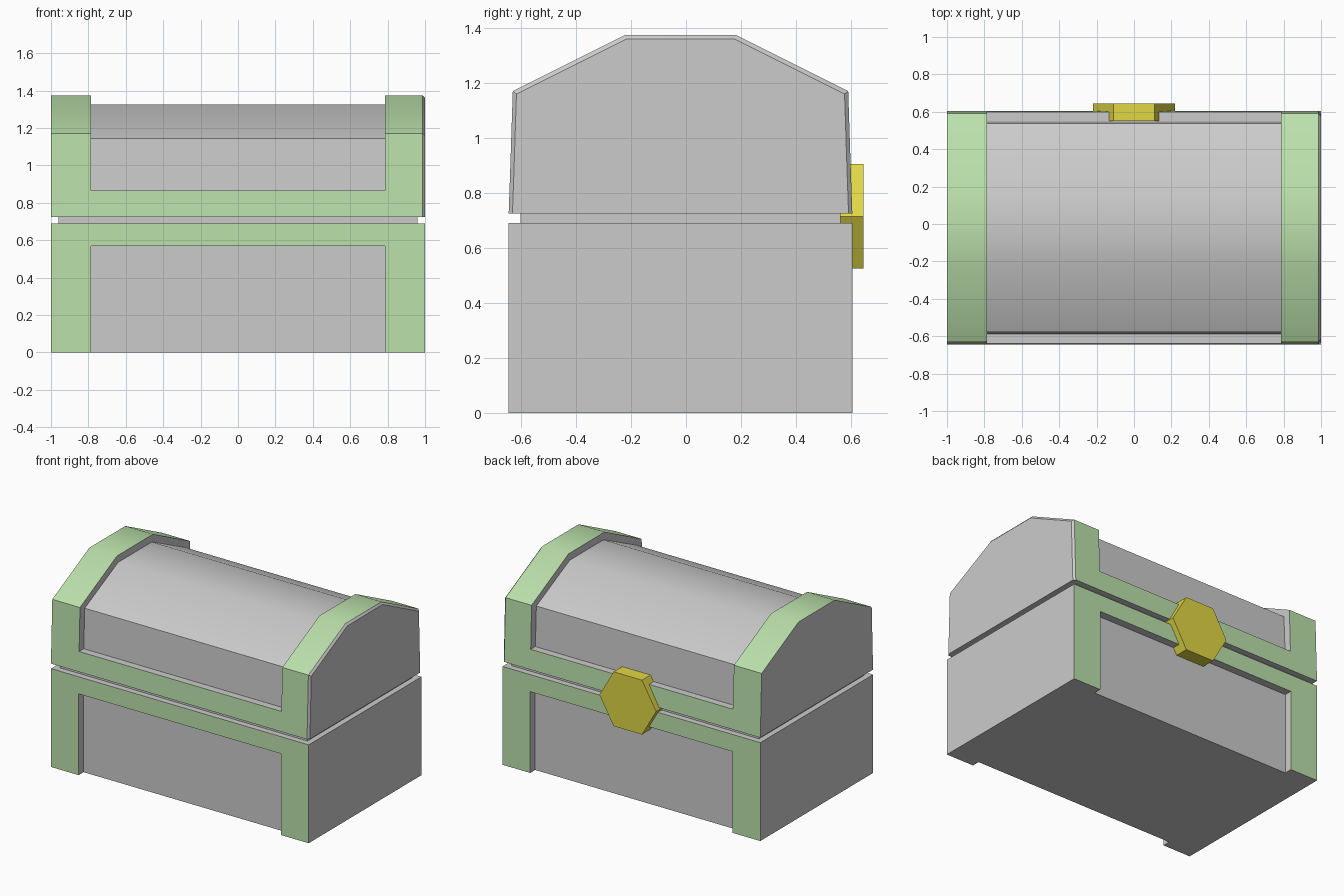
import bpy, bmesh, math
from mathutils import Matrix, Vector

if "Cube" in bpy.data.objects:
    bpy.data.objects.remove(bpy.data.objects["Cube"])

CY = -0.02  # depth centre of the chest body


def material(name, rgb):
    m = bpy.data.materials.new(name)
    m.diffuse_color = (*rgb, 1)
    m.use_nodes = True
    m.node_tree.nodes["Principled BSDF"].inputs["Base Color"].default_value = m.diffuse_color
    return m


grey = material("grey", (0.8, 0.8, 0.8))
green = material("green_trim", (0.5, 0.755, 0.41))
gold = material("gold", (0.75, 0.68, 0.06))


def finish(name, bm, mats):
    bmesh.ops.recalc_face_normals(bm, faces=bm.faces)
    me = bpy.data.meshes.new(name)
    bm.to_mesh(me)
    bm.free()
    ob = bpy.data.objects.new(name, me)
    bpy.context.collection.objects.link(ob)
    for m in mats:
        me.materials.append(m)
    return ob


def mirrored(half):
    """Front half of a (y, z) profile -> full profile, y relative to CY."""
    return half + [(-y, z) for y, z in reversed(half)]


def shell(name, outer, inner, xs, recessed, trimmed, end_scale=None):
    """Sweep a profile along x, then sink the middle panels to the inner profile."""
    bm = bmesh.new()
    z0 = outer[0][1]
    rings = [[bm.verts.new((x, CY + y, z)) for y, z in outer] for x in xs]
    if end_scale:  # thin chamfer round the right end
        rings.append([bm.verts.new((1, CY + y * end_scale, z0 + (z - z0) * end_scale))
                      for y, z in outer])
    panels = []
    for r in range(len(rings) - 1):
        for s in range(len(outer) - 1):
            a, b = rings[r], rings[r + 1]
            f = bm.faces.new((a[s], b[s], b[s + 1], a[s + 1]))
            if r == 1 and s in recessed:
                panels.append(f)
            elif s in trimmed and r < 3:
                f.material_index = 1
    for ring in (rings[0], rings[-1]):
        bm.faces.new(ring)

    # sink the panels; step walls stay grey
    move = {(round(CY + y, 4), round(z, 4)): p for (y, z), p in zip(outer, inner)}
    old = set(bm.faces)
    geom = bmesh.ops.extrude_face_region(bm, geom=panels)["geom"]
    for v in (g for g in geom if isinstance(g, bmesh.types.BMVert)):
        y, z = move[(round(v.co.y, 4), round(v.co.z, 4))]
        v.co.y, v.co.z = CY + y, z
    bmesh.ops.delete(bm, geom=[f for f in panels if f.is_valid], context='FACES')
    for f in bm.faces:
        if f not in old:
            f.material_index = 0

    # notched underside
    flat = [f for f in bm.faces if all(abs(v.co.z - z0) < 1e-5 for v in f.verts)]
    bmesh.ops.delete(bm, geom=flat, context='FACES')
    rim = [e for e in bm.edges if e.is_boundary]
    bmesh.ops.edgeloop_fill(bm, edges=rim, mat_nr=0)
    return finish(name, bm, [grey, green])


# base box with green corner posts and rim
shell("chest_base",
      mirrored([(-0.625, 0), (-0.625, 0.57), (-0.625, 0.69)]),
      mirrored([(-0.57, 0), (-0.57, 0.57), (-0.57, 0.69)]),
      [-1, -0.785, 0.785, 1], {0, 4}, {0, 1, 3, 4})

# domed lid with green end bands and lower rim
lid = shell("chest_lid",
            mirrored([(-0.625, 0.725), (-0.62, 0.865), (-0.61, 1.17), (-0.2, 1.375)]),
            mirrored([(-0.57, 0.725), (-0.568, 0.865), (-0.557, 1.145), (-0.187, 1.325)]),
            [-1, -0.785, 0.785, 0.987], set(range(1, 6)), set(range(7)), 0.978)
bpy.context.view_layer.objects.active = lid
lid.select_set(True)
bpy.ops.object.shade_smooth_by_angle(angle=math.radians(30))

# recessed strip in the gap between base and lid
bm = bmesh.new()
bmesh.ops.create_cube(bm, size=1, matrix=Matrix.Translation((0, CY, 0.7075))
                      @ Matrix.Diagonal((1.92, 1.165, 0.035, 1)))
finish("gap_strip", bm, [grey])

# hexagonal lock plate
bm = bmesh.new()
hexagon = [bm.verts.new((0.22 * math.cos(i * math.pi / 3), 0.55,
                         0.715 + 0.22 * math.sin(i * math.pi / 3))) for i in range(6)]
cap = bm.faces.new(hexagon)
geom = bmesh.ops.extrude_face_region(bm, geom=[cap], use_keep_orig=True)["geom"]
bmesh.ops.translate(bm, vec=Vector((0, 0.095, 0)),
                    verts=[g for g in geom if isinstance(g, bmesh.types.BMVert)])
finish("lock_plate", bm, [gold])
